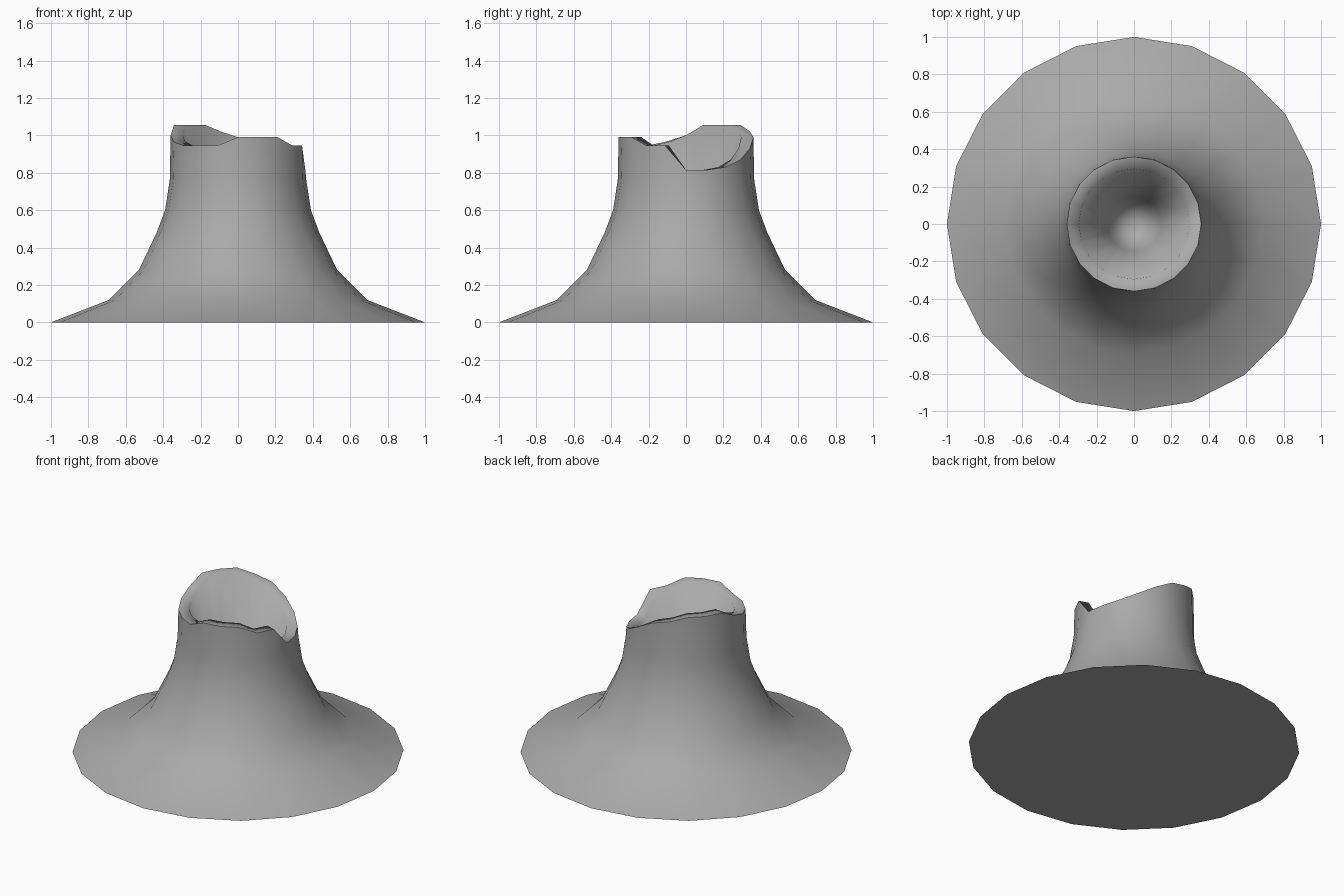
import bpy, bmesh, math

SIDES = 20

cube = bpy.data.objects.get("Cube")
if cube:
    bpy.data.objects.remove(cube, do_unlink=True)

stone = bpy.data.materials.new("grey stone")
stone.use_nodes = True
grey = (0.4, 0.4, 0.4, 1)
stone.diffuse_color = grey
stone.node_tree.nodes["Principled BSDF"].inputs["Base Color"].default_value = grey

# Broken rim heights, one per side, counter-clockwise from +x
rim = [0.815, 0.815, 0.83, 0.87, 0.93, 0.99, 1.02, 1.055, 1.055, 1.055,
       1.0, 0.965, 0.945, 0.945, 0.945, 0.99, 0.99, 0.99, 0.945, 0.945]

# Profile (radius, height): flared slope, rim, then the crater; None = rim height
profile = [(1, 0), (0.69, 0.12), (0.53, 0.28), (0.435, 0.48), (0.39, 0.6),
           (0.365, 0.76), (0.36, None), (0.295, None), (0.145, 0.32)]
RIM_RING = 6
FLOOR = 0.05

bm = bmesh.new()


def ring(radius, height):
    verts = []
    for k in range(SIDES):
        a = math.tau * k / SIDES
        z = rim[k] if height is None else height
        verts.append(bm.verts.new((radius * math.cos(a), radius * math.sin(a), z)))
    return verts


rings = [ring(r, z) for r, z in profile]

# Slope, rim and crater walls
for low, high in zip(rings, rings[1:]):
    for k in range(SIDES):
        n = (k + 1) % SIDES
        bm.faces.new((low[k], low[n], high[n], high[k]))

# Crater floor and flat underside
centre = bm.verts.new((0, 0, FLOOR))
for k in range(SIDES):
    bm.faces.new((rings[-1][k], rings[-1][(k + 1) % SIDES], centre))
bm.faces.new(list(reversed(rings[0])))

# Smooth surfaces, with sharp edges round the base and the outer rim
for face in bm.faces:
    face.smooth = True
for loop in (rings[0], rings[RIM_RING]):
    for k in range(SIDES):
        bm.edges.get((loop[k], loop[(k + 1) % SIDES])).smooth = False

mesh = bpy.data.meshes.new("volcano_cone")
bm.to_mesh(mesh)
bm.free()
mesh.materials.append(stone)
cone = bpy.data.objects.new("volcano_cone", mesh)
bpy.context.collection.objects.link(cone)
